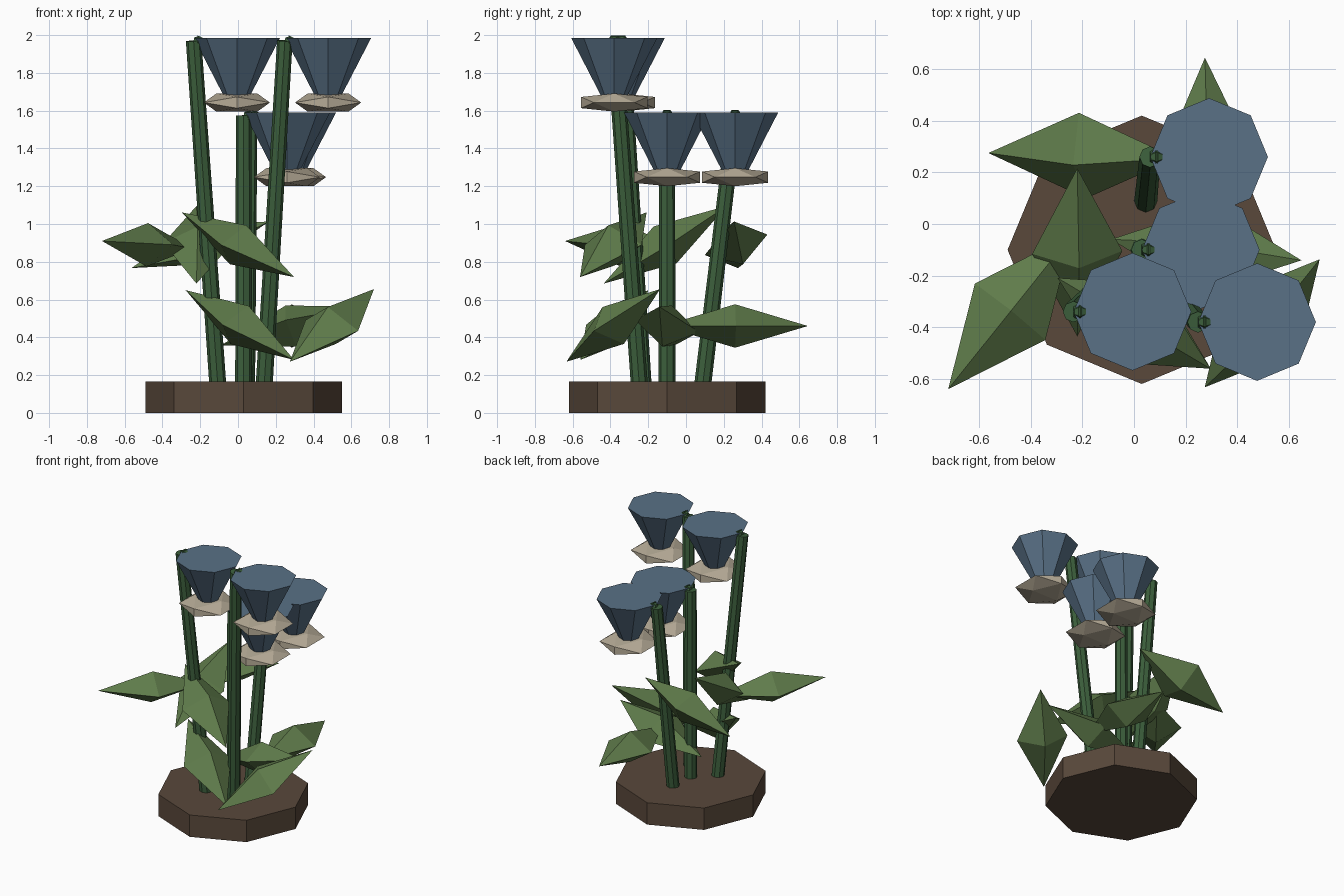
import bpy, bmesh, math
from mathutils import Vector, Matrix

if "Cube" in bpy.data.objects:
    bpy.data.objects.remove(bpy.data.objects["Cube"])


def material(name, rgb):
    m = bpy.data.materials.new(name)
    m.diffuse_color = (*rgb, 1)
    m.use_nodes = True
    m.node_tree.nodes["Principled BSDF"].inputs["Base Color"].default_value = m.diffuse_color
    return m


SOIL = material("soil", (0.10, 0.065, 0.043))
STEM = material("stem_green", (0.045, 0.115, 0.045))
LEAF = material("leaf_green", (0.115, 0.2, 0.07))
BLUE = material("petal_blue", (0.1, 0.165, 0.24))
CREAM = material("cream", (0.47, 0.41, 0.31))


def finish(name, bm, mat):
    bmesh.ops.recalc_face_normals(bm, faces=bm.faces)
    me = bpy.data.meshes.new(name)
    bm.to_mesh(me)
    bm.free()
    me.materials.append(mat)
    ob = bpy.data.objects.new(name, me)
    bpy.context.collection.objects.link(ob)
    return ob


def taper(name, a, b, r1, r2, sides, mat):
    """Closed cone or cylinder running from point a to point b."""
    a, b = Vector(a), Vector(b)
    d = b - a
    rot = Vector((0, 0, 1)).rotation_difference(d).to_matrix().to_4x4()
    bm = bmesh.new()
    bmesh.ops.create_cone(bm, cap_ends=True, segments=sides, radius1=r1, radius2=r2,
                          depth=d.length, matrix=Matrix.Translation((a + b) / 2) @ rot)
    return finish(name, bm, mat)


def hull(name, points, mat):
    bm = bmesh.new()
    for p in points:
        bm.verts.new(p)
    bmesh.ops.convex_hull(bm, input=bm.verts)
    return finish(name, bm, mat)


def leaf(name, centre, along, across):
    """Stretched octahedron with a long axis and a wide axis."""
    e = Vector(along).normalized()
    w = Vector(across)
    w = (w - e * w.dot(e)).normalized()
    t = e.cross(w)
    c = Vector(centre)
    pts = [c + s * v for v in (e * 0.385, w * 0.175, t * 0.115) for s in (-1, 1)]
    return hull(name, pts, LEAF)


def calyx(name, x, y, z):
    """Flattened icosahedron under the bloom."""
    g = (math.sqrt(5) - 1) / 2
    pts = []
    for s in (-1, 1):
        for u in (-1, 1):
            for v in ((s * g, 0, u), (0, s, u * g), (s, u * g, 0)):
                pts.append((x + v[0] * 0.175, y + v[1] * 0.175, z + v[2] * 0.048))
    return hull(name, pts, CREAM)


# Soil disc
taper("soil_base", (0.03, -0.1, 0), (0.03, -0.1, 0.165), 0.52, 0.52, 8, SOIL)

# Stems with nodding blooms: foot x, y and top x, y, z
stems = [(-0.105, -0.225, -0.235, -0.34, 1.97),
         (0.137, -0.245, 0.248, -0.38, 1.97),
         (0.03, -0.1, 0.03, -0.1, 1.575),
         (0.045, 0.085, 0.062, 0.26, 1.575)]
for i, (fx, fy, tx, ty, tz) in enumerate(stems, 1):
    taper(f"stem_{i}", (fx, fy, 0.12), (tx, ty, tz), 0.045, 0.041, 8, STEM)
    # Small hook joining stem and bloom
    taper(f"hook_{i}", (tx, ty, tz), (tx + 0.025, ty, tz - 0.005), 0.02, 0.037, 6, STEM)
    taper(f"hook_tip_{i}", (tx + 0.023, ty, tz - 0.004), (tx + 0.075, ty, tz),
          0.037, 0.004, 6, STEM)
    # Bloom cone and calyx
    bx = tx + 0.229
    taper(f"bloom_{i}", (bx, ty, tz - 0.32), (bx, ty, tz + 0.015), 0.055, 0.228, 8, BLUE)
    calyx(f"calyx_{i}", bx, ty, tz - 0.327)

# Leaves: centre, length direction, width direction
leaves = [((-0.48, -0.34, 0.89), (-0.24, -0.30, 0.02), (-0.135, 0.11, 0)),
          ((-0.2, 0.265, 0.89), (0.355, -0.01, 0.12), (0, 0.155, 0.055)),
          ((-0.22, -0.11, 0.89), (0, 0.325, 0.205), (0.175, 0.02, 0)),
          ((0.0, -0.385, 0.89), (0.295, -0.175, -0.17), (0.09, 0.15, 0)),
          ((0.285, 0.26, 0.46), (-0.01, 0.385, 0), (0.17, 0, 0)),
          ((0.01, -0.38, 0.465), (0.28, -0.175, -0.18), (0.09, 0.15, 0)),
          ((0.497, -0.385, 0.463), (0.22, 0.245, 0.19), (0.14, -0.105, -0.03)),
          ((0.28, -0.1, 0.46), (0.362, -0.04, 0.1), (0.03, 0.165, -0.03))]
for i, spec in enumerate(leaves, 1):
    leaf(f"leaf_{i}", *spec)
